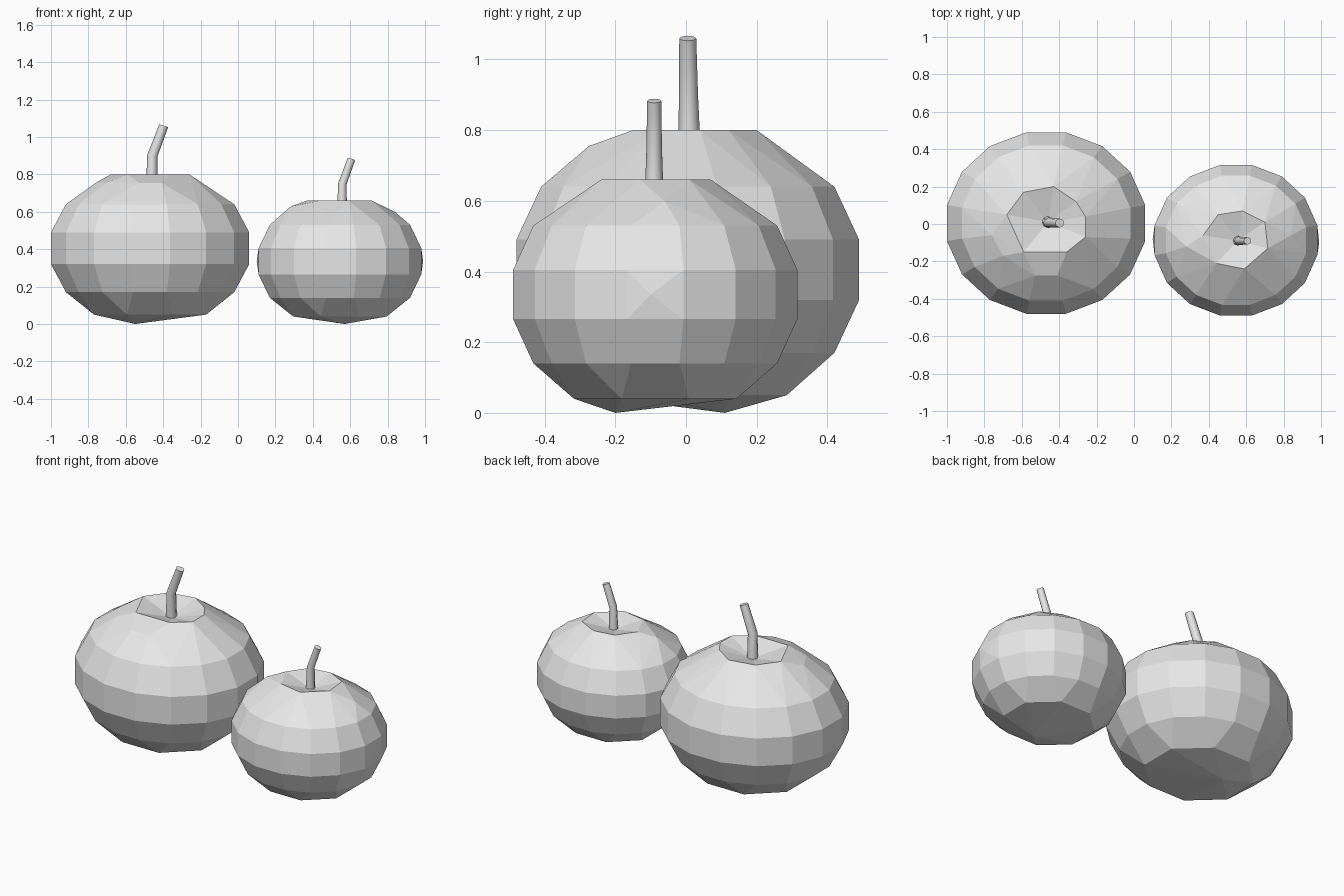
import bpy, bmesh
from math import pi, cos, sin
from mathutils import Vector

cube = bpy.data.objects.get("Cube")
if cube:
    bpy.data.objects.remove(cube, do_unlink=True)

grey = bpy.data.materials.new("plain_grey")
grey.use_nodes = True
grey.diffuse_color = (0.8, 0.8, 0.8, 1)
grey.node_tree.nodes["Principled BSDF"].inputs["Base Color"].default_value = (0.8, 0.8, 0.8, 1)


def finish(bm, name):
    bmesh.ops.recalc_face_normals(bm, faces=bm.faces[:])
    mesh = bpy.data.meshes.new(name)
    bm.to_mesh(mesh)
    bm.free()
    mesh.materials.append(grey)
    obj = bpy.data.objects.new(name, mesh)
    bpy.context.collection.objects.link(obj)
    return obj


def ring(centre, rx, ry, z, sides):
    """Points of an oval ring whose flat sides face the axes."""
    k = 1 / cos(pi / sides)
    angles = [(i + 0.5) * 2 * pi / sides for i in range(sides)]
    return [(centre[0] + rx * k * cos(a), centre[1] + ry * k * sin(a), z) for a in angles]


def fruit(name, centre, rings, rim, rim_z, extras, dimple):
    """Faceted body: hull of rings, uneven rim and single points, with a sunken top."""
    points = [p for r in rings for p in ring(centre, *r)]
    points += [(x, y, rim_z) for x, y in rim] + extras
    bm = bmesh.new()
    for p in points:
        bm.verts.new(p)
    hull = bmesh.ops.convex_hull(bm, input=bm.verts[:])
    loose = set(hull["geom_interior"]) | set(hull["geom_unused"])
    bmesh.ops.delete(bm, geom=[v for v in loose if isinstance(v, bmesh.types.BMVert)],
                     context='VERTS')
    bmesh.ops.dissolve_limit(bm, angle_limit=0.02, verts=bm.verts[:], edges=bm.edges[:])
    # Sink the middle of the flat top
    top = [f for f in bm.faces if all(abs(v.co.z - rim_z) < 0.001 for v in f.verts)]
    for v in bmesh.ops.poke(bm, faces=top)["verts"]:
        v.co = dimple
    return finish(bm, name)


def stem(name, path, sides=8):
    """Bent tapering stalk, leaning towards +x."""
    bm = bmesh.new()
    loops = []
    for x, y, z, r, lean in path:
        loops.append([bm.verts.new((x + r * cos(a), y + r * sin(a), z - lean * r * cos(a)))
                      for a in (2 * pi * i / sides for i in range(sides))])
    for low, high in zip(loops, loops[1:]):
        for i in range(sides):
            j = (i + 1) % sides
            bm.faces.new((low[i], low[j], high[j], high[i]))
    bm.faces.new(loops[0][::-1])
    bm.faces.new(loops[-1])
    obj = finish(bm, name)
    bpy.ops.object.select_all(action='DESELECT')
    obj.select_set(True)
    bpy.context.view_layer.objects.active = obj
    bpy.ops.object.shade_smooth_by_angle(angle=0.9)


# Large fruit
fruit("large_fruit_body", (-0.47, 0.005),
      [(0.53, 0.485, 0.49, 16), (0.53, 0.485, 0.32, 16),
       (0.45, 0.415, 0.64, 16), (0.45, 0.415, 0.17, 16), (0.30, 0.28, 0.05, 8)],
      [(-0.68, 0.05), (-0.59, 0.17), (-0.43, 0.20), (-0.31, 0.12),
       (-0.26, 0.04), (-0.26, -0.07), (-0.36, -0.15), (-0.59, -0.15)], 0.80,
      [(-0.55, 0.11, 0.0), (-0.53, -0.275, 0.755), (-0.41, -0.275, 0.755),
       (-0.76, -0.06, 0.755), (-0.70, -0.17, 0.757)],
      Vector((-0.46, 0.01, 0.745)))
stem("large_fruit_stem", [(-0.46, 0.01, 0.73, 0.032, 0),
                          (-0.458, 0.007, 0.90, 0.027, 0.2),
                          (-0.397, 0.005, 1.06, 0.024, 0.3)])

# Small fruit
fruit("small_fruit_body", (0.545, -0.087),
      [(0.435, 0.402, 0.405, 16), (0.435, 0.402, 0.265, 16),
       (0.375, 0.345, 0.53, 16), (0.375, 0.345, 0.14, 16), (0.25, 0.23, 0.04, 8)],
      [(0.37, -0.06), (0.45, 0.05), (0.58, 0.07), (0.70, 0.01),
       (0.715, -0.13), (0.59, -0.24), (0.44, -0.21)], 0.66,
      [(0.57, -0.20, 0.0), (0.99, -0.10, 0.335), (0.10, -0.08, 0.335),
       (0.28, -0.12, 0.627), (0.84, -0.06, 0.598)],
      Vector((0.555, -0.09, 0.615)))
stem("small_fruit_stem", [(0.556, -0.09, 0.60, 0.027, 0),
                          (0.558, -0.09, 0.75, 0.022, 0.2),
                          (0.607, -0.09, 0.883, 0.020, 0.3)])
